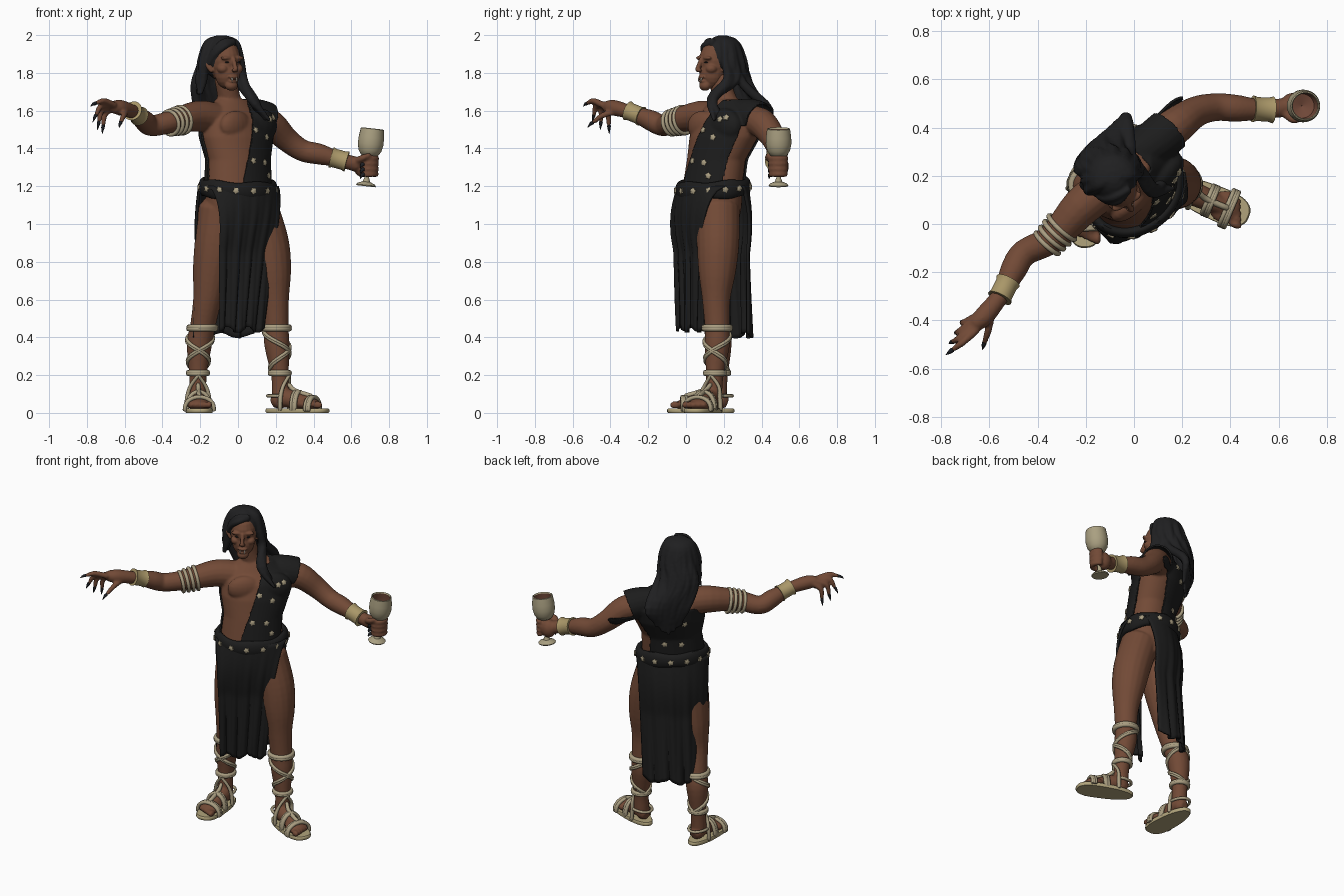
import bpy, bmesh, math
from mathutils import Vector as V, Matrix
from math import sin, cos, pi, radians, sqrt

if "Cube" in bpy.data.objects:
    bpy.data.objects.remove(bpy.data.objects["Cube"])

def material(name, *c):
    m = bpy.data.materials.new(name)
    m.diffuse_color = (*c, 1)
    m.use_nodes = True
    m.node_tree.nodes["Principled BSDF"].inputs["Base Color"].default_value = m.diffuse_color
    return m
SKIN = material("brown skin", .168, .068, .037)
HAIR = material("black hair", .014, .014, .015)
CLOTH = material("black cloth", .012, .012, .012)
GOLD = material("pale gold", .4, .31, .14)
STRAP = material("tan leather", .4, .34, .22)
BONE = material("bone cup", .4, .35, .22)
WINE = material("red brown cup lining", .17, .068, .042)
CLAW = material("dark claw", .012, .014, .018)
TOOTH = material("ivory tooth", .7, .66, .55)
SOLE = material("yellow tan sole", .44, .37, .2)
UP = V((0, 0, 1))

def frame(deg):  # left-hand direction and facing direction of a turned body part
    t = radians(deg)
    return V((cos(t), sin(t), 0)), V((sin(t), -cos(t), 0))

def finish(name, bm, mat, sharp=.8):
    bmesh.ops.recalc_face_normals(bm, faces=bm.faces)
    me = bpy.data.meshes.new(name)
    bm.to_mesh(me); bm.free()
    me.materials.append(mat)
    me.shade_smooth()
    me.set_sharp_from_angle(angle=sharp)
    ob = bpy.data.objects.new(name, me)
    bpy.context.collection.objects.link(ob)
    return ob

def fuse(name, bm, mat, voxel, rounds=4):  # melt overlapping volumes into one skin
    ob = finish(name, bm, mat, pi)
    r = ob.modifiers.new("melt", 'REMESH')
    r.mode = 'VOXEL'; r.voxel_size = voxel
    s = ob.modifiers.new("soften", 'SMOOTH')
    s.iterations = rounds
    me = bpy.data.meshes.new_from_object(ob.evaluated_get(bpy.context.evaluated_depsgraph_get()))
    ob.modifiers.clear()
    ob.data = me
    me.materials.clear(); me.materials.append(mat)
    me.shade_smooth()
    return ob

def loft(bm, rings, cap=True, loop=False):
    vs = [[bm.verts.new(p) for p in r] for r in rings]
    n = len(vs[0])
    for a, b in list(zip(vs, vs[1:])) + ([(vs[-1], vs[0])] if loop else []):
        for i in range(n):
            bm.faces.new((a[i], a[(i + 1) % n], b[(i + 1) % n], b[i]))
    if cap and not loop:
        bm.faces.new(vs[0]); bm.faces.new(vs[-1])

def spline(pts, sub):
    P = [V(p) for p in pts]
    P = [2 * P[0] - P[1]] + P + [2 * P[-1] - P[-2]]
    out = []
    for a, b, c, d in zip(P, P[1:], P[2:], P[3:]):
        for t in [k / sub for k in range(sub)]:
            out.append(.5 * (2 * b + (c - a) * t + (2 * a - 5 * b + 4 * c - d) * t * t + (3 * b - a - 3 * c + d) * t ** 3))
    return out + [P[-2]]

def tube(bm, pts, n=10, sub=4, loop=False):  # pts are (x, y, z, radius)
    C = spline(pts, sub) if sub > 1 else [V(p) for p in pts]
    P, R = [c.xyz for c in C], [max(c.w, .0008) for c in C]
    m = len(P)
    nor, rings = None, []
    for i in range(m):
        t = (P[(i + 1) % m] - P[i - 1]) if loop else P[min(i + 1, m - 1)] - P[max(i - 1, 0)]
        t.normalize()
        nor = nor or (UP if abs(t.z) < .9 else V((1, 0, 0)))
        nor = (nor - t * nor.dot(t)).normalized()
        bi = t.cross(nor)
        ring = lambda c, r: [c + (nor * cos(a) + bi * sin(a)) * r for a in [2 * pi * k / n for k in range(n)]]
        if i == 0 and not loop: rings.append(ring(P[0] - t * R[0] * .6, R[0] * .6))
        rings.append(ring(P[i], R[i]))
        if i == m - 1 and not loop: rings.append(ring(P[i] + t * R[i] * .6, R[i] * .6))
    loft(bm, rings, loop=loop)

def blob(bm, c, x, y, z, seg=20):  # ellipsoid with three axis vectors
    M = Matrix((x, y, z)).transposed().to_4x4()
    M.translation = V(c)
    bmesh.ops.create_uvsphere(bm, u_segments=seg, v_segments=seg // 2, radius=1, matrix=M)

def lathe(bm, prof, base, axis, n=28, cap=True):
    base, axis = V(base), V(axis).normalized()
    a = axis.orthogonal().normalized(); b = axis.cross(a)
    loft(bm, [[base + axis * h + (a * cos(2 * pi * k / n) + b * sin(2 * pi * k / n)) * r for k in range(n)] for r, h in prof], cap)

# ---- body volumes: torso rows are z, centre x, y, half width, half depth, turn
TORSO = [(1.0, 0, .14, .17, .12, 35), (1.1, 0, .14, .185, .14, 35), (1.2, 0, .14, .183, .14, 38), (1.34, 0, .16, .178, .135, 41),
         (1.46, -.01, .2, .212, .15, 43), (1.55, -.015, .225, .215, .142, 43), (1.61, -.02, .23, .17, .1, 43), (1.66, -.03, .225, .1, .07, 43)]
U, F = frame(43)
def torso(bm, g=0):
    rings = []
    for p, q in zip(TORSO, TORSO[1:] + TORSO[-1:]):
        for k in ((0, .33, .67) if p != q else (0,)):
            z, x, y, a, b, t = [m + (n - m) * k for m, n in zip(p, q)]
            u, f = frame(t)
            rings.append([V((x, y, z)) + u * (a + g) * cos(k * pi / 20) + f * (b + g) * sin(k * pi / 20) for k in range(40)])
    loft(bm, rings)
    for s in (-1, 1):  # flat chest muscles
        blob(bm, V((-.015, .215, 1.52)) + U * .085 * s + F * .095, U * (.105 + g), F * (.05 + g), UP * (.08 + g))

LEGS = {"left": [(.1, .17, 1.08, .115), (.157, .17, .9, .113), (.182, .165, .75, .1), (.195, .16, .6, .075), (.202, .165, .45, .066), (.206, .165, .36, .067), (.222, .152, .2, .047), (.225, .145, .09, .046)],
        "right": [(-.09, .12, 1.08, .12), (-.115, .12, .9, .115), (-.14, .125, .75, .1), (-.162, .13, .6, .076), (-.188, .16, .45, .067), (-.205, .175, .36, .067), (-.212, .175, .2, .047), (-.212, .17, .09, .046)]}
FEET = {"left": (V((.155, .165, 0)), V((.92, -.39, 0))), "right": (V((-.215, .25, 0)), V((.04, -1, 0)))}
R_ARM = [(-.12, .15, 1.56, .085), (-.22, .07, 1.57, .082), (-.34, -.06, 1.545, .062), (-.455, -.12, 1.52, .056), (-.5, -.19, 1.55, .055), (-.55, -.29, 1.59, .038), (-.62, -.38, 1.615, .042), (-.66, -.415, 1.62, .034)]
L_ARM = [(.08, .34, 1.55, .08), (.17, .405, 1.53, .078), (.255, .465, 1.45, .065), (.34, .485, 1.39, .058), (.43, .48, 1.37, .056), (.54, .475, 1.34, .04), (.63, .485, 1.315, .04)]
FINGERS = [((-.655, -.44, 1.63), (-.71, -.49, 1.652), (-.75, -.52, 1.64)), ((-.67, -.43, 1.63), (-.725, -.475, 1.625), (-.75, -.487, 1.58)),
           ((-.675, -.41, 1.625), (-.722, -.445, 1.6), (-.735, -.45, 1.545)), ((-.665, -.39, 1.615), (-.705, -.41, 1.58), (-.713, -.408, 1.525)),
           ((-.59, -.36, 1.6), (-.605, -.44, 1.575), (-.62, -.49, 1.54))]
body, claws = bmesh.new(), bmesh.new()
torso(body)
for arm in (R_ARM, L_ARM): tube(body, arm, 16)
tube(body, [(-.03, .235, 1.58, .075), (-.05, .2, 1.68, .06), (-.065, .18, 1.77, .06)], 16)
for b, m, t in FINGERS:
    tube(body, [(*b, .018), (*m, .016), (*t, .012)])
    b, m, t = V(b), V(m), V(t)
    d = (t - m).normalized()
    tube(claws, [(*(t + d * .005), .01), (*(t + d * .02), .008), (*(t + d * .04 - UP * .008), .001)], 8)
# fist curled round the cup stem
blob(body, (.66, .5, 1.305), V((.05, 0, 0)), V((0, .045, 0)), UP * .058)
for i in range(4):
    c = V((.69, .49, 1.347 - i * .028))
    path = [c + V((cos(a), sin(a), 0)) * .04 for a in [radians(70 - k * 32) for k in range(7)]]
    tube(body, [(*p, .0185 - .001 * i) for p in path], 8)
    tube(claws, [(*path[-1], .012), (*(path[-1] + V((-.012, -.014, -.005))), .01), (*(path[-1] + V((-.022, -.016, -.024))), .001)], 8)
tube(body, [(.63, .46, 1.335, .02), (.66, .435, 1.35, .018), (.695, .437, 1.365, .013)])
# legs, feet, sandals
for side, leg in LEGS.items():
    tube(body, leg, 18)
    heel, p = FEET[side]
    p = p.normalized(); q = V((-p.y, p.x, 0))
    inner = -1 if side == "left" else 1
    at = lambda l, w, z: heel + p * l + q * w + UP * z
    tube(body, [(*at(.055, 0, .062), .044), (*at(.11, 0, .078), .05), (*at(.19, 0, .058), .044), (*at(.26, 0, .05), .032)], 14)
    blob(body, at(.24, 0, .045), p * .065, q * .068, UP * .032)
    for k in range(5):
        blob(body, at(.31 - .011 * k, inner * (.05 - .024 * k), .042), p * .03, q * (.017 - .001 * k), UP * .02, 12)
    sole = bmesh.new()
    out = []
    for a in [2 * pi * k / 40 for k in range(40)]:
        sc, ss = math.copysign(abs(cos(a)) ** .8, cos(a)), math.copysign(abs(sin(a)) ** .8, sin(a))
        out.append((.172 + .178 * sc, ss * (.07 + .015 * cos(a))))
    loft(sole, [[at(l * s + .17 * (1 - s), w * s, z) for l, w in out] for s, z in ((.97, 0), (1, .006), (1, .018), (.97, .024))])
    finish(side + "_sole", sole, SOLE)
    st = bmesh.new()
    rows = spline(leg, 12)
    def around(z, a, off=.004):
        c = min(rows, key=lambda r: abs(r.z - z))
        return V((c.x, c.y, z)) + (p * cos(a) + q * sin(a)) * (c.w + off)
    for z, h in ((.455, .014), (.445, .014), (.215, .012), (.207, .012)):
        tube(st, [(*around(z, k * pi / 12), h) for k in range(24)], 8, 1, True)
    for s in (-1, 1):  # crossed lacing and ankle laces
        for o in (-.005, .005):
            tube(st, [(*around(.21 + o + .24 * k / 30, s * 2 * pi * (k / 30 - .5), .002), .009) for k in range(31)], 8, 1)
        tube(st, [(*around(.2, 0, .006), .009), (*around(.14, s * .9, .008), .01), (*at(.1, s * .058, .08), .012), (*at(.1, s * .062, .02), .012)], 8)
    for l, w, h in ((.165, .062, .112), (.25, .077, .084)):  # straps over the foot
        for o in (0, .012, .02):
            tube(st, [(*at(l + o, w * cos(k * pi / 14), .015 + (h - .015) * sin(k * pi / 14) ** .8), .011) for k in range(15)], 8, 1)
    tube(st, [(*around(.15, 0), .011), (*at(.16, 0, .118), .013), (*at(.25, 0, .09), .013)], 8)
    tube(st, [(*at(.09 - .085 * sin(k * pi / 10), .056 * cos(k * pi / 10), .09), .009) for k in range(11)], 8, 1)
    finish(side + "_sandal_straps", st, STRAP)
fuse("body", body, SKIN, .0075, 5)
finish("claws", claws, CLAW)

# ---- head
H, G = frame(30)
HC = V((-.075, .17, 0))
hp = lambda s, d, z: HC + H * s + G * d + UP * z
hd = bmesh.new()
def lump(s, d, z, a, b, c): blob(hd, hp(s, d, z), H * a, G * b, UP * c)
lump(0, 0, 1.865, .083, .106, .115)
lump(0, .038, 1.8, .068, .067, .085)
lump(0, .08, 1.733, .036, .03, .028)
lump(0, .1, 1.778, .03, .014, .009); lump(0, .098, 1.756, .026, .014, .01)
lump(0, .12, 1.814, .019, .014, .011)
tube(hd, [(*hp(0, .1, 1.875), .013), (*hp(0, .115, 1.845), .012), (*hp(0, .128, 1.817), .012)])
for s in (-1, 1):
    lump(s * .034, .088, 1.879, .036, .018, .012)
    lump(s * .045, .066, 1.822, .03, .032, .026)
    tube(hd, [(*hp(s * .08, .01, 1.81), .012), (*hp(s * .092, -.005, 1.84), .017), (*hp(s * .112, -.03, 1.885), .004)])
fuse("head", hd, SKIN, .0045, 5)
eyes, teeth, mouth = bmesh.new(), bmesh.new(), bmesh.new()
for s in (-1, 1):
    blob(eyes, hp(s * .033, .092, 1.856), H * .013, G * .01, UP * .004, 12)
    tube(teeth, [(*hp(s * .014, .11, 1.771), .005), (*hp(s * .014, .115, 1.75), .001)], 6)
blob(mouth, hp(0, .109, 1.767), H * .022, G * .006, UP * .004, 12)
finish("eyes", eyes, HAIR)
finish("fangs", teeth, TOOTH)
finish("mouth", mouth, WINE)

# ---- hair: cap plus long wavy strands
hr = bmesh.new()
blob(hr, hp(0, -.025, 1.88), H * .096, G * .11, UP * .12, 28)
for i in range(25):
    k = -1 + i / 12
    th = radians(k * (84 if k < 0 else 108))
    e = H * sin(th) - G * cos(th)
    c = HC - G * .022
    pts = [c + e * .02 + UP * 1.98, c + e * .075 + UP * 1.95, c + e * (.112 - .012 * abs(sin(th))) + UP * 1.86]
    if k < -.62:
        pts += [c + e * .112 + UP * 1.77, c + e * .122 + UP * 1.69]
    elif k > .72:
        pts += [c + e * .112 + UP * 1.76, V((.08, .14, 1.66)), V((.14 + .16 * (k - .86), .145 + .25 * (1 - k), 1.55))]
    else:
        b = V((-.105, .335, 0)) + U * k * .19
        pts += [c + e * .122 - F * .025 + UP * 1.74, b - F * .028 + UP * 1.6, b - U * k * .06 - F * .012 + UP * (1.41 + .12 * abs(k))]
    n = len(pts) - 1
    tube(hr, [(*(p + U * .01 * sin(j * 2.3 + i * 1.9) * (j > 1)), (.025 if j else .02) * (1 if j < n else .35)) for j, p in enumerate(pts)], 8)
for z in (0, .02):  # swept fringe on the right temple
    tube(hr, [(*hp(.03, .05, 1.96 + z * .4), .016), (*hp(-.025, .068 - z, 1.945 + z), .018), (*hp(-.062, .05 - z * .6, 1.915 + z), .018), (*hp(-.084, .015, 1.87 + z), .016), (*hp(-.1, -.03, 1.8), .012)], 8)
fuse("hair", hr, HAIR, .0065, 2)

# ---- one-shouldered tunic cut from an inflated torso
cl = bmesh.new()
torso(cl, .013)
tube(cl, [(.03, .3, 1.58, .085), (.11, .36, 1.565, .095), (.2, .435, 1.53, .093), (.23, .46, 1.5, .085)], 18)
tunic = fuse("tunic", cl, CLOTH, .0085, 4)
def covered(p):
    z = p.z
    c = V((0, .14, 0)).lerp(V((-.02, .23, 0)), (z - 1.2) / .38)
    s, d = (p - c).dot(U), (p - c).dot(F)
    if z < 1.17: return False
    if z > 1.51 and s > .05: return s < .23 + .25 * max(0, z - 1.52)
    if d > 0: return d > .08 and s > -.1 + .24 * (z - 1.2)
    if s > 0: return d < -.08
    return d < -.02 and z < 1.6 + .3 * s
bm = bmesh.new(); bm.from_mesh(tunic.data)
bmesh.ops.delete(bm, geom=[v for v in bm.verts if not covered(v.co)], context='VERTS')
for _ in range(4):
    bmesh.ops.smooth_vert(bm, verts=[v for v in bm.verts if v.is_boundary], factor=.5, use_axis_x=True, use_axis_y=True, use_axis_z=True)
bm.to_mesh(tunic.data); bm.free()
so = tunic.modifiers.new("thickness", 'SOLIDIFY'); so.thickness = .01; so.offset = -1

# ---- skirt panels: wrap the hips under the belt, then narrow and hang in folds
def skirt(name, deg, cx, sgn, w0, w1, d0, d1, a1, shift, zb):
    bm = bmesh.new()
    rows = []
    u, f = frame(deg)
    for v in [i / 32 for i in range(33)]:
        row = []
        a = .222 + (a1 - .222) * min(1, v / .35)
        for j in range(49):
            q = j / 24 - 1
            s = (w0 + (w1 - w0) * v ** .5) * q
            d = (d0 + (d1 - d0) * v ** 1.2) * sqrt(1 - (s / a) ** 2) + v * (.011 * sin(q * 14 + 2.5 * v) + .006 * sin(q * 27)) + .02 * sin(pi * min(1, v * 2.2))
            z = 1.2 - (1.2 - zb) * v + .015 * v * sin(q * 7)
            row.append(bm.verts.new(V((cx * min(1, v * 3), .14, z)) + u * (s + shift * v) + f * sgn * d))
        rows.append(row)
    for a, b in zip(rows, rows[1:]):
        for j in range(48): bm.faces.new((a[j], a[j + 1], b[j + 1], b[j]))
    ob = finish(name, bm, CLOTH, 1.2)
    m = ob.modifiers.new("thickness", 'SOLIDIFY'); m.thickness = .014; m.offset = 0
skirt("front_skirt_panel", 30, -.012, 1, .216, .135, .165, .125, .32, -.03, .44)
skirt("back_skirt_panel", 35, 0, -1, .218, .19, .165, .2, .225, -.015, .41)

# ---- belt and star studs
bt, studs = bmesh.new(), bmesh.new()
def star(p, n, r=.019):
    a = n.orthogonal().normalized(); b = n.cross(a)
    ring = lambda h, s: [p + n * h + (a * cos(k * pi / 5) + b * sin(k * pi / 5)) * s * (r if k % 2 else r * .68) for k in range(10)]
    loft(studs, [ring(-.006, 1), ring(.004, 1), ring(.007, .7)])
BU, BF = frame(38)
rings = []
for k in range(72):
    a = 2 * pi * k / 72
    out = BU * cos(a) * .2 + BF * sin(a) * .162
    o = out.normalized()
    c = V((0, .143, 1.188 - .014 * sin(a))) + out
    rings.append([c + o * cos(t) * .024 + UP * sin(t) * (.047 + .005 * sin(5 * a)) for t in [2 * pi * j / 14 for j in range(14)]])
    if k % 5 == 0 and k < 70: star(c + o * .024, o)
loft(bt, rings, loop=True)
finish("belt", bt, CLOTH)
for s, z, side in [(0, 1.52, 1), (.1, 1.47, 1), (-.05, 1.34, 1), (.05, 1.33, 1), (.13, 1.58, 1), (.19, 1.61, 1), (.09, 1.26, 1), (-.08, 1.3, -1), (.07, 1.3, -1), (-.1, 1.44, -1), (.1, 1.47, -1), (.18, 1.57, -1)]:
    ok, p, n, _ = tunic.closest_point_on_mesh(V((-.01, .2, z)) + U * s + F * .22 * side)
    star(p, n)
finish("star_studs", studs, STRAP)

# ---- jewellery
jw, rg = bmesh.new(), bmesh.new()
for c, axis, r, w in (((-.54, -.272, 1.585), (-.05, -.1, .04), .047, .042), ((.535, .476, 1.342), (.11, -.006, -.03), .05, .043)):
    lathe(jw, [(r * .7, -w), (r + .006, -w), (r, -w * .6), (r, w * .6), (r + .006, w), (r * .7, w)], c, axis)
finish("wrist_cuffs", jw, GOLD)
ax = V((-.12, -.13, -.03)).normalized()
a = ax.orthogonal().normalized(); b = ax.cross(a)
for i in range(4):
    c = V((-.3, -.015, 1.55)) + ax * i * .03
    tube(rg, [(*(c + (a * cos(k * pi / 16) + b * sin(k * pi / 16)) * (.072 - .003 * i)), .0105) for k in range(32)], 8, 1, True)
finish("armlets", rg, STRAP)

# ---- goblet
base, axis = (.677, .49, 1.2), (.035, 0, .31)
gb, gi = bmesh.new(), bmesh.new()
lathe(gb, [(.001, 0), (.05, 0), (.053, .006), (.045, .014), (.02, .024), (.012, .045), (.012, .13), (.02, .15), (.045, .165), (.061, .19), (.068, .225), (.067, .26), (.061, .305), (.056, .308), (.052, .3)], base, axis, 32, False)
lathe(gi, [(.054, .302), (.06, .26), (.06, .225), (.05, .19), (.001, .175)], base, axis, 32, False)
finish("goblet", gb, BONE)
lining = finish("goblet_lining", gi, WINE)
lining.data.flip_normals()
